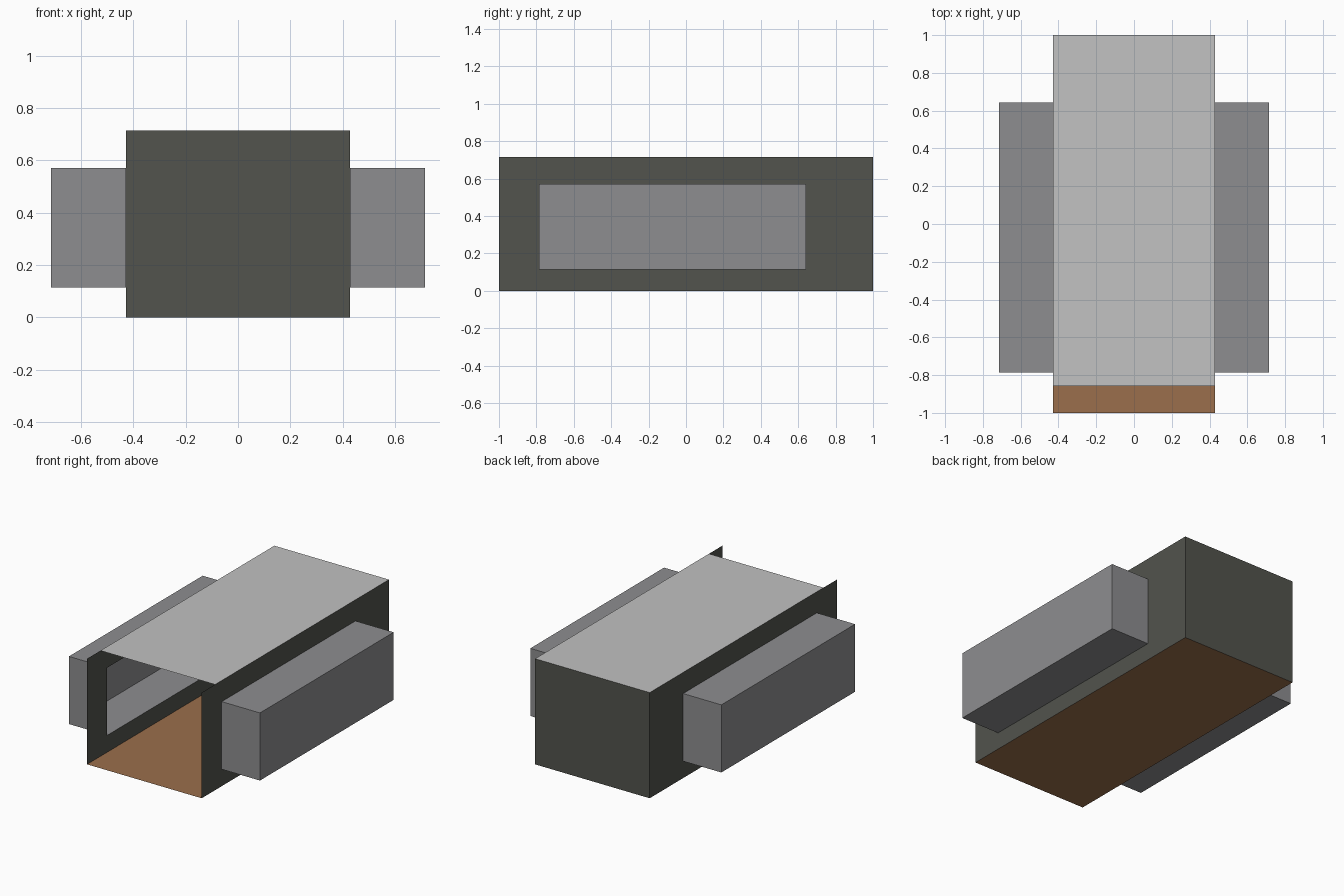
import bpy

if "Cube" in bpy.data.objects:
    bpy.data.objects.remove(bpy.data.objects["Cube"])

U = 1 / 7  # design unit
HW, HL, H = 3 * U, 7 * U, 5 * U              # body half width, half length, height
Y0, Y1 = -5.5 * U, 4.5 * U                   # slide-out length range
Z0, Z1 = 0.8 * U, 4 * U                      # slide-out height range
XO = 5 * U                                   # slide-out outer face
ROOF_FRONT = -6 * U


def material(name, rgb):
    m = bpy.data.materials.new(name)
    m.diffuse_color = (*rgb, 1)
    m.use_nodes = True
    m.node_tree.nodes["Principled BSDF"].inputs["Base Color"].default_value = m.diffuse_color
    return m


wall_mat = material("dark olive grey", (0.084, 0.087, 0.074))
slide_mat = material("mid grey", (0.270, 0.270, 0.279))
roof_mat = material("light grey", (0.539, 0.539, 0.539))
floor_mat = material("wood brown", (0.328, 0.159, 0.072))


def sheet(name, verts, faces, mat, mirror=False):
    """Thin sheet object, optionally mirrored across x = 0."""
    me = bpy.data.meshes.new(name)
    me.from_pydata(verts, [], faces)
    me.materials.append(mat)
    ob = bpy.data.objects.new(name, me)
    bpy.context.collection.objects.link(ob)
    if mirror:
        ob.modifiers.new("mirror", 'MIRROR')
    return ob


def rect(x, y0, y1, z0, z1):
    """Corners of a rectangle facing +x."""
    return [(x, y0, z0), (x, y1, z0), (x, y1, z1), (x, y0, z1)]


# floor and shorter roof
sheet("floor", [(-HW, -HL, 0), (HW, -HL, 0), (HW, HL, 0), (-HW, HL, 0)],
      [(3, 2, 1, 0)], floor_mat)
sheet("roof", [(-HW, ROOF_FRONT, H), (HW, ROOF_FRONT, H), (HW, HL, H), (-HW, HL, H)],
      [(0, 1, 2, 3)], roof_mat)

# back wall (the front stays open)
sheet("back_wall", [(HW, HL, 0), (-HW, HL, 0), (-HW, HL, H), (HW, HL, H)],
      [(0, 1, 2, 3)], wall_mat)

# side walls: a frame around the slide-out opening
ring = [(i, (i + 1) % 4, (i + 1) % 4 + 4, i + 4) for i in range(4)]
sheet("side_walls", rect(HW, -HL, HL, 0, H) + rect(HW, Y0, Y1, Z0, Z1),
      ring, wall_mat, mirror=True)

# slide-outs: boxes open towards the room
sheet("slide_outs", rect(HW, Y0, Y1, Z0, Z1) + rect(XO, Y0, Y1, Z0, Z1),
      ring + [(4, 5, 6, 7)], slide_mat, mirror=True)
